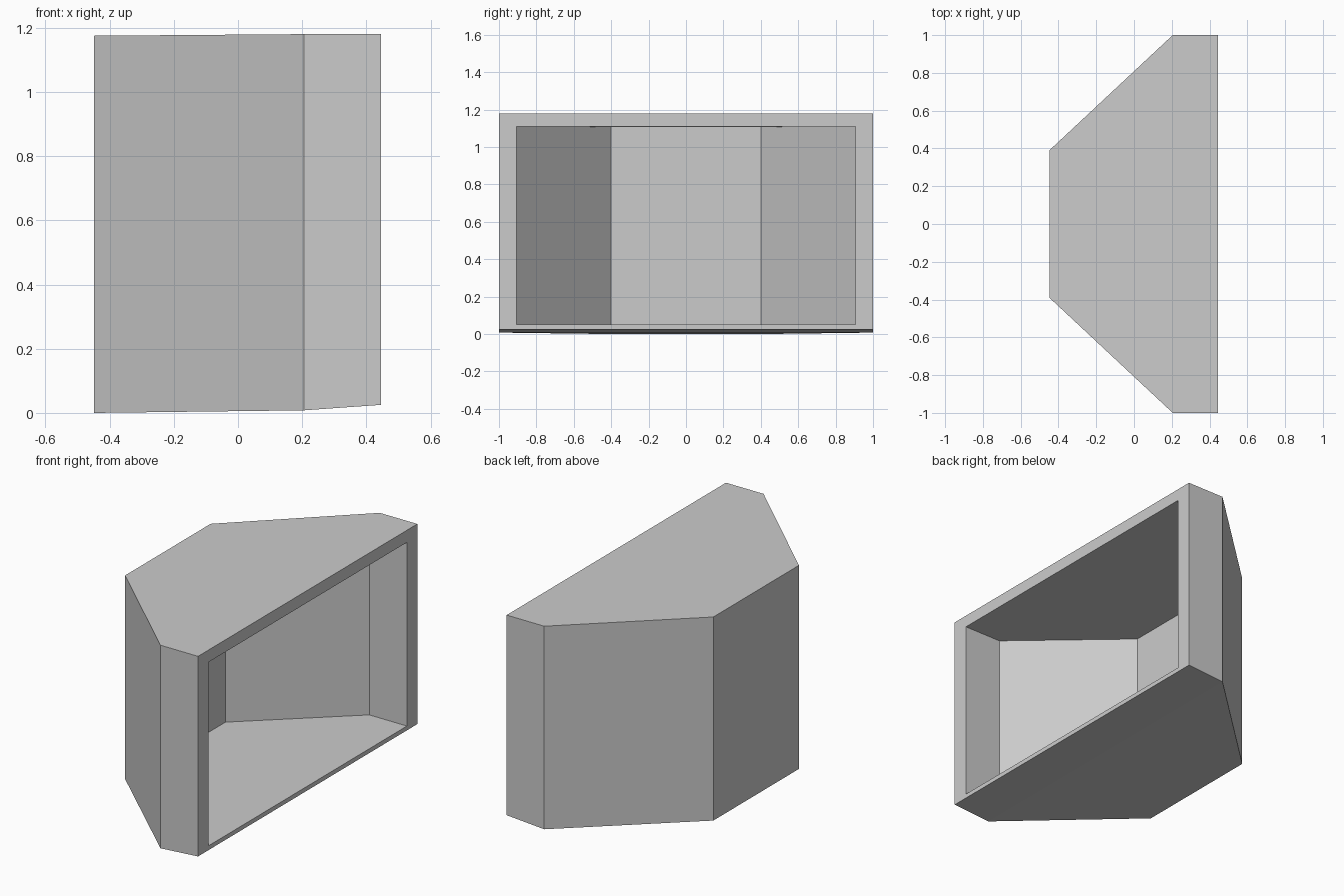
import bpy
import bmesh

default_cube = bpy.data.objects.get("Cube")
if default_cube:
    bpy.data.objects.remove(default_cube, do_unlink=True)

# Single plain grey finish
grey = bpy.data.materials.new("plain_grey")
grey.use_nodes = True
colour = (0.6, 0.6, 0.6, 1)
grey.diffuse_color = colour
grey.node_tree.nodes["Principled BSDF"].inputs["Base Color"].default_value = colour

FRONT = 0.445  # x of the open face


def tapered_shell(bm, sections, back_to_front):
    """Open-fronted tapered box; sections hold (x, half width, bottom, top), open end first."""
    path = [(x, -w, b, t) for x, w, b, t in sections]
    path += [(x, w, b, t) for x, w, b, t in reversed(sections)]
    low = [bm.verts.new((x, y, b)) for x, y, b, t in path]
    high = [bm.verts.new((x, y, t)) for x, y, b, t in path]
    # Side and back walls
    for i in range(len(path) - 1):
        bm.faces.new((low[i], low[i + 1], high[i + 1], high[i]))
    # Floor and ceiling panels
    last = len(path) - 1
    for ring in (low, high):
        for i in range(len(sections) - 1):
            bm.faces.new((ring[i], ring[i + 1], ring[last - i - 1], ring[last - i]))
    return [low[0], low[-1], high[-1], high[0]]


bm = bmesh.new()
# Outer casing, with an underside that rises towards the opening
outer = tapered_shell(bm, [(FRONT, 1, 0.025, 1.18),
                           (0.205, 1, 0.008, 1.18),
                           (-0.448, 0.39, 0, 1.175)], True)
# Recess following the same plan shape
inner = tapered_shell(bm, [(FRONT, 0.905, 0.05, 1.11),
                           (0.205, 0.905, 0.05, 1.11),
                           (-0.36, 0.4, 0.05, 1.108)], False)
# Flat rim joining casing and recess
for i in range(4):
    j = (i + 1) % 4
    bm.faces.new((outer[i], outer[j], inner[j], inner[i]))
bmesh.ops.recalc_face_normals(bm, faces=bm.faces)

mesh = bpy.data.meshes.new("open_casing")
bm.to_mesh(mesh)
bm.free()
mesh.materials.append(grey)
casing = bpy.data.objects.new("open_casing", mesh)
bpy.context.collection.objects.link(casing)
